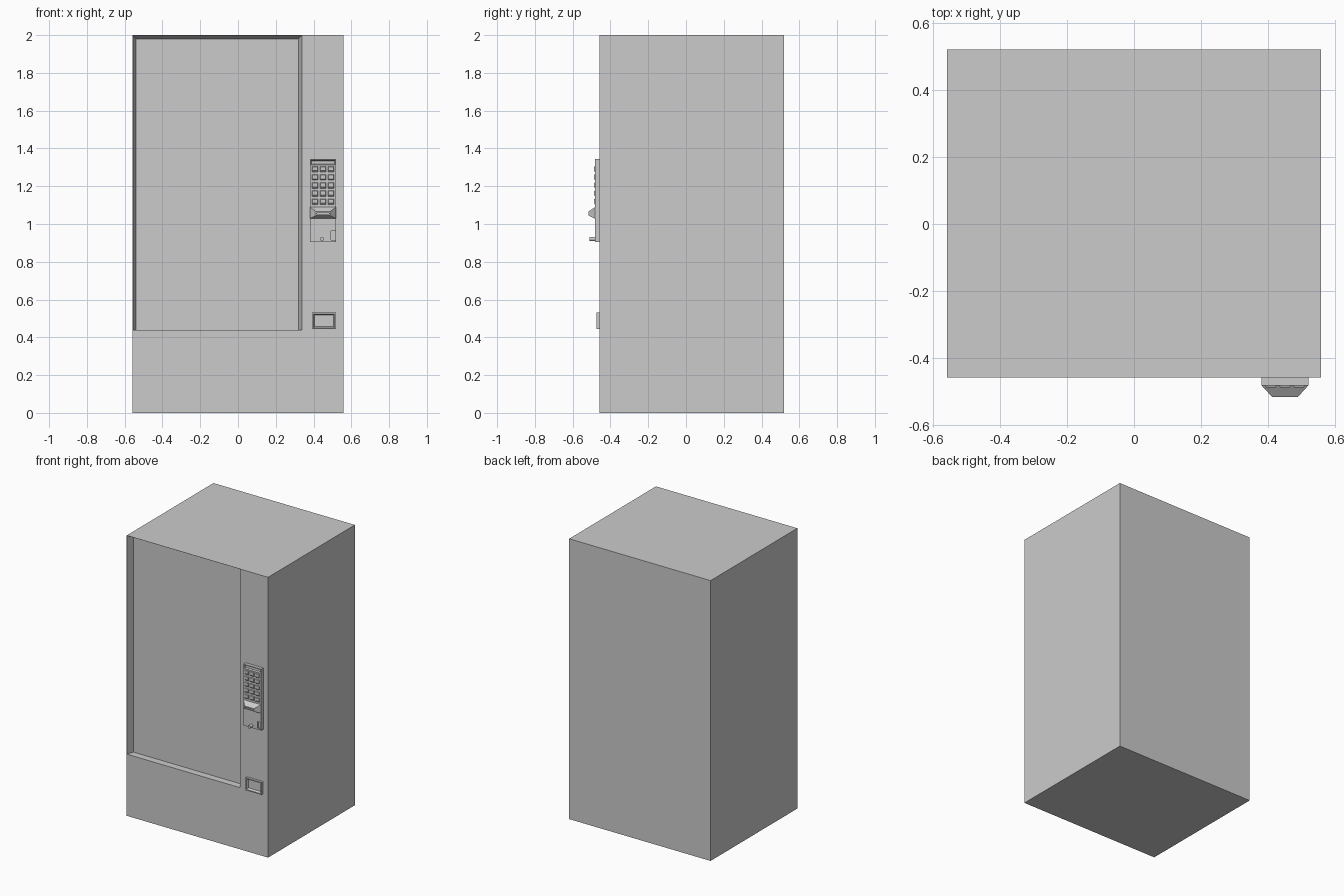
import bpy, bmesh, math

if "Cube" in bpy.data.objects:
    bpy.data.objects.remove(bpy.data.objects["Cube"])

def loft(name, a, b):
    """Solid between two xz rectangles (x0, x1, z0, z1, y): a at the back, b in front."""
    bm = bmesh.new()
    rings = []
    for x0, x1, z0, z1, y in (a, b):
        rings.append([bm.verts.new(p) for p in
                      ((x0, y, z0), (x1, y, z0), (x1, y, z1), (x0, y, z1))])
    bm.faces.new(rings[0])
    bm.faces.new(rings[1][::-1])
    for i in range(4):
        j = (i + 1) % 4
        bm.faces.new((rings[0][i], rings[0][j], rings[1][j], rings[1][i]))
    bmesh.ops.recalc_face_normals(bm, faces=bm.faces)
    me = bpy.data.meshes.new(name)
    bm.to_mesh(me)
    bm.free()
    ob = bpy.data.objects.new(name, me)
    bpy.context.collection.objects.link(ob)
    return ob

def box(name, x0, x1, z0, z1, yb, yf):
    return loft(name, (x0, x1, z0, z1, yb), (x0, x1, z0, z1, yf))

def carve(target, cutter):
    cutter.hide_render = True
    mod = target.modifiers.new("cut", 'BOOLEAN')
    mod.operation = 'DIFFERENCE'
    mod.solver = 'EXACT'
    mod.object = cutter
    bpy.context.view_layer.objects.active = target
    bpy.ops.object.modifier_apply(modifier=mod.name)
    bpy.data.objects.remove(cutter)

FRONT = -0.458

# Cabinet with the slanted window recess
cabinet = box("cabinet", -0.558, 0.558, 0, 2, 0.52, FRONT)
carve(cabinet, loft("window_cutter", (-0.54, 0.32, 0.44, 1.98, FRONT + 0.05),
                    (-0.557, 0.338, 0.44, 1.999, FRONT - 0.0005)))

# Control panel with display recess and coin slot corner
PANEL = -0.482
panel = box("control_panel", 0.38, 0.52, 0.905, 1.343, FRONT + 0.002, PANEL)
carve(panel, loft("display_cutter", (0.39, 0.51, 1.318, 1.334, PANEL + 0.01),
                  (0.385, 0.515, 1.313, 1.338, PANEL - 0.001)))
carve(panel, box("coin_slot_cutter", 0.493, 0.515, 0.915, 0.962, PANEL + 0.008, PANEL - 0.01))

# Selection buttons: three columns of wedge keys
for r in range(5):
    for c in range(3):
        x, z = 0.408 + c * 0.042, 1.29 - r * 0.043
        loft(f"button_{r}_{c}", (x - 0.017, x + 0.017, z - 0.016, z + 0.016, PANEL + 0.001),
             (x - 0.014, x + 0.014, z - 0.008, z + 0.013, PANEL - 0.006))

# Banknote slot snout
snout = loft("note_slot", (0.38, 0.52, 1.028, 1.09, PANEL + 0.001),
             (0.412, 0.488, 1.045, 1.066, -0.516))
carve(snout, box("note_cutter", 0.418, 0.482, 1.053, 1.058, -0.50, -0.53))

# Coin return knob
bpy.ops.mesh.primitive_cylinder_add(vertices=16, radius=0.011, depth=0.03,
                                    location=(0.445, -0.495, 0.921),
                                    rotation=(math.pi / 2, 0, 0))
bpy.context.object.name = "coin_return_knob"
bpy.ops.object.shade_smooth_by_angle()

# Coin return tray
tray = box("coin_tray", 0.392, 0.518, 0.443, 0.532, FRONT + 0.002, -0.475)
carve(tray, loft("tray_cutter", (0.405, 0.505, 0.457, 0.518, FRONT - 0.001),
                 (0.398, 0.512, 0.45, 0.525, -0.476)))
